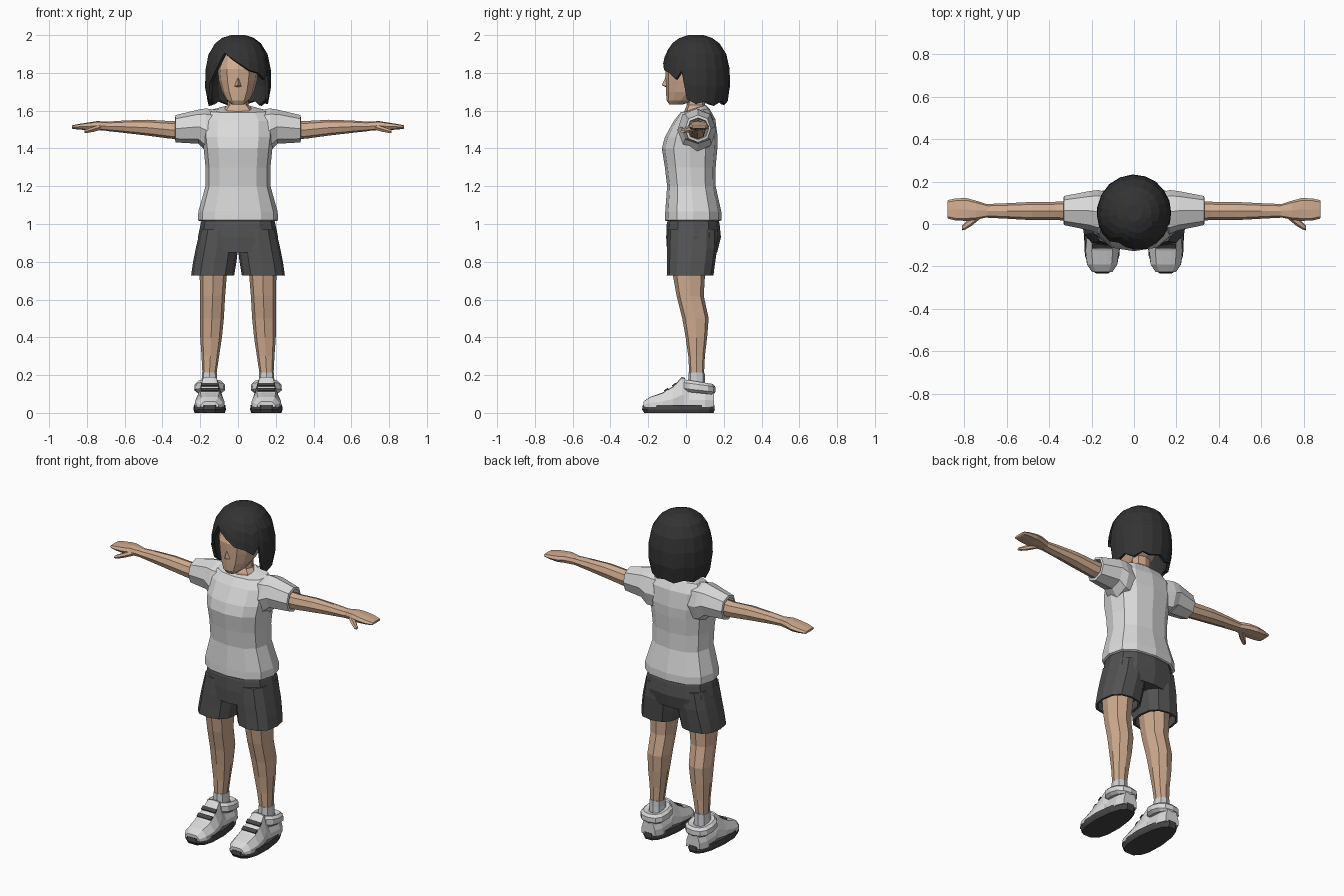
import bpy, bmesh, math
from mathutils import Vector


def mat(name, r, g, b):
    m = bpy.data.materials.new(name)
    m.diffuse_color = (r, g, b, 1)
    return m


SKIN = mat("skin", 0.63, 0.41, 0.28)
HAIR = mat("hair_charcoal", 0.033, 0.033, 0.034)
SHIRT = mat("shirt_light_grey", 0.70, 0.70, 0.70)
SHORTS = mat("shorts_dark_grey", 0.085, 0.085, 0.087)
SHOE = mat("shoe_white", 0.70, 0.70, 0.70)
SOLE = mat("sole_black", 0.06, 0.06, 0.06)
SOCK = mat("sock_grey", 0.62, 0.64, 0.67)


def finish(name, bm, material):
    bmesh.ops.recalc_face_normals(bm, faces=bm.faces)
    me = bpy.data.meshes.new(name)
    bm.to_mesh(me)
    bm.free()
    me.materials.append(material)
    ob = bpy.data.objects.new(name, me)
    bpy.context.collection.objects.link(ob)
    return ob


def loft(name, rings, material):
    """Skin a list of equal-length point rings and cap both ends."""
    bm = bmesh.new()
    vs = [[bm.verts.new(p) for p in r] for r in rings]
    n = len(vs[0])
    for a, b in zip(vs, vs[1:]):
        for i in range(n):
            j = (i + 1) % n
            bm.faces.new((a[i], a[j], b[j], b[i]))
    bm.faces.new(vs[0])
    bm.faces.new(vs[-1])
    return finish(name, bm, material)


def oval(n, p, phase=0.0):
    """Unit superellipse points."""
    out = []
    for i in range(n):
        t = 2 * math.pi * (i + phase) / n
        c, s = math.cos(t), math.sin(t)
        out.append((math.copysign(abs(c) ** (2 / p), c), math.copysign(abs(s) ** (2 / p), s)))
    return out


def zring(z, x0, x1, y0, y1, n=12, p=2.5, tilt=0.0, phase=0.0):
    """Horizontal ring; tilt raises the back and lowers the front."""
    return [Vector(((x0 + x1) / 2 + (x1 - x0) / 2 * u, (y0 + y1) / 2 + (y1 - y0) / 2 * v, z + tilt * v))
            for u, v in oval(n, p, phase)]


def xring(x, y0, y1, z0, z1, n=8, p=2.2):
    return [Vector((x, (y0 + y1) / 2 + (y1 - y0) / 2 * u, (z0 + z1) / 2 + (z1 - z0) / 2 * v))
            for u, v in oval(n, p)]


def flip(rings, s):
    return [[Vector((s * q.x, q.y, q.z)) for q in r] for r in rings]


# Shirt body: z, half width, front y, back y, tilt
body = [(1.05, .17, -.08, .15, 0), (1.015, .20, -.105, .18, 0), (1.02, .212, -.112, .188, 0),
        (1.065, .21, -.11, .187, 0), (1.20, .172, -.10, .157, 0), (1.30, .172, -.112, .157, 0),
        (1.40, .182, -.128, .166, 0), (1.46, .19, -.112, .168, 0), (1.55, .19, -.065, .155, .005),
        (1.60, .155, -.03, .125, .01), (1.612, .085, -.012, .105, .018)]
loft("shirt_body", [zring(z, -w, w, f, b, tilt=t) for z, w, f, b, t in body], SHIRT)

# Shorts hip section
hips = [(1.05, .185, -.09, .165), (1.0, .198, -.102, .178), (.93, .212, -.105, .185), (.85, .216, -.10, .165)]
loft("shorts_hips", [zring(z, -w, w, f, b) for z, w, f, b in hips], SHORTS)

# Neck and head
neck = [(1.57, .085, -.012, .11), (1.607, .078, -.006, .105), (1.63, .056, .005, .10), (1.70, .055, .01, .10)]
loft("neck", [zring(z, -w, w, f, b, n=8) for z, w, f, b in neck], SKIN)
head = [(1.632, .032, -.088, -.02), (1.655, .06, -.103, .05), (1.70, .085, -.106, .12),
        (1.76, .102, -.108, .16), (1.82, .108, -.110, .17), (1.90, .095, -.078, .15), (1.95, .06, -.03, .11)]
loft("head", [zring(z, -w, w, f, b, p=2.3) for z, w, f, b in head], SKIN)

# Nose wedge
bm = bmesh.new()
bridge, tip, left, right, base = [bm.verts.new(p) for p in (
    (0, -.105, 1.785), (0, -.128, 1.735), (-.02, -.10, 1.728), (.02, -.10, 1.728), (0, -.10, 1.722))]
for f in ((bridge, left, tip), (bridge, tip, right), (left, base, tip), (tip, base, right),
          (bridge, base, left), (bridge, right, base)):
    bm.faces.new(f)
finish("nose", bm, SKIN)

# Hair shell: locks run from the crown down to their own hem (angle from front, hem height)
hem = [(-178, 1.65), (-158, 1.63), (-138, 1.65), (-118, 1.63), (-98, 1.65), (-84, 1.625), (-70, 1.66),
       (-58, 1.75), (-42, 1.82), (-28, 1.905), (-14, 1.88), (2, 1.85), (20, 1.815), (38, 1.80),
       (54, 1.765), (65, 1.81), (74, 1.66), (90, 1.635), (108, 1.65), (126, 1.625), (144, 1.65), (162, 1.635)]
swell = [(2.0, .22), (1.985, .48), (1.955, .70), (1.90, .89), (1.82, .985), (1.74, 1.0), (1.68, .98), (1.60, .84)]


def radius(z):
    for (za, ra), (zb, rb) in zip(swell, swell[1:]):
        if z >= zb:
            return ra + (rb - ra) * (za - z) / (za - zb)
    return swell[-1][1]


bm = bmesh.new()
crown = bm.verts.new((0, .04, 2.0))
cols = []
for ang, low in hem:
    a = math.radians(ang)
    col = []
    for t in (0.0, .04, .12, .28, .50, .75, 1.0):
        z = 2.0 - t * (2.0 - low)
        r = radius(z)
        col.append(bm.verts.new((.176 * r * math.sin(a), .052 - .182 * r * math.cos(a), z)))
    cols.append(col)
for i, a in enumerate(cols):
    b = cols[(i + 1) % len(cols)]
    bm.faces.new((crown, a[0], b[0]))
    for k in range(len(a) - 1):
        bm.faces.new((a[k], a[k + 1], b[k + 1], b[k]))
hair = finish("hair", bm, HAIR)
if hair.data.polygons[0].normal.z < 0:
    hair.data.flip_normals()
thick = hair.modifiers.new("thickness", 'SOLIDIFY')
thick.thickness = .018
thick.offset = -1

# Limbs, built on the right and repeated on the left
for s, side in ((1, "right"), (-1, "left")):
    def part(name, rings, material):
        return loft(side + "_" + name, flip(rings, s), material)

    # Sleeve with a recessed cuff
    part("sleeve", [xring(.10, -.03, .145, 1.38, 1.60), xring(.17, -.045, .16, 1.385, 1.612),
                    xring(.21, -.03, .155, 1.425, 1.605), xring(.33, -.005, .132, 1.432, 1.577),
                    xring(.333, .008, .12, 1.447, 1.562), xring(.29, .012, .115, 1.455, 1.555)], SHIRT)

    # Arm, hand and thumb: x, y range, z range
    arm = [(.26, .015, .107, 1.445, 1.55), (.36, .018, .105, 1.452, 1.545), (.48, .018, .104, 1.468, 1.552),
           (.60, .025, .098, 1.482, 1.548), (.70, .03, .094, 1.493, 1.541)]
    part("arm", [xring(*r) for r in arm], SKIN)
    hand = [(.69, .032, .092, 1.494, 1.541), (.745, .02, .11, 1.497, 1.545), (.79, .015, .122, 1.496, 1.538),
            (.84, .016, .121, 1.500, 1.530), (.875, .025, .113, 1.503, 1.523), (.88, .03, .108, 1.507, 1.520)]
    part("hand", [xring(*r, p=3) for r in hand], SKIN)
    thumb = [(.725, .025, .065, 1.497, 1.53), (.765, -.008, .04, 1.486, 1.517),
             (.795, -.026, .008, 1.481, 1.506), (.812, -.03, -.008, 1.482, 1.497)]
    part("thumb", [xring(*r, n=6) for r in thumb], SKIN)

    # Shorts leg with a recessed hem
    part("shorts_leg", [zring(.97, .01, .20, -.095, .165), zring(.87, .0, .224, -.10, .165),
                        zring(.80, .008, .238, -.10, .155), zring(.728, .02, .248, -.102, .145),
                        zring(.728, .035, .235, -.088, .132), zring(.78, .035, .23, -.088, .132)], SHORTS)

    # Leg: z, x range, y range
    leg = [(.85, .05, .205, -.08, .12), (.72, .06, .203, -.068, .10), (.62, .068, .20, -.05, .094),
           (.50, .075, .202, -.02, .12), (.40, .085, .20, -.002, .112), (.30, .10, .193, .012, .10),
           (.20, .115, .188, .018, .095)]
    part("leg", [zring(*r, n=8) for r in leg], SKIN)
    part("sock", [zring(.11, .105, .195, .008, .105, n=8), zring(.18, .11, .192, .012, .10, n=8),
                  zring(.215, .111, .191, .014, .099, n=8)], SOCK)

    # Shoe sole, narrower toward the heel
    sole = [zring(z, .15 - w, .15 + w, y0, y1, n=14, p=2.8)
            for z, w, y0, y1 in ((0, .082, -.225, .15), (.018, .088, -.236, .156), (.042, .085, -.232, .154))]
    for r in sole:
        for q in r:
            q.x = .15 + (q.x - .15) * (1 - .2 * max(0, q.y + .06) / .2)
    part("shoe_sole", sole, SOLE)

    # Shoe upper, from toe to heel: y, half width, top height
    upper = [(-.226, .048, .06), (-.19, .072, .085), (-.125, .08, .107), (-.07, .074, .14), (-.022, .06, .19),
             (-.008, .056, .188), (.015, .062, .13), (.10, .064, .125), (.148, .045, .12)]
    part("shoe_upper", [[Vector((.15 + w * u, y, .03 + (h - .03) * v)) for u, v in
                         ((-1, 0), (-.98, .4), (-.62, .96), (-.3, 1), (.3, 1), (.62, .96), (.98, .4), (1, 0))]
                        for y, w, h in upper], SHOE)

    # Padded ankle collar
    part("shoe_collar", [zring(.105, .087, .213, -.01, .145, tilt=-.008), zring(.12, .068, .232, -.02, .155, tilt=-.01),
                         zring(.15, .07, .23, -.02, .155, tilt=-.012), zring(.165, .085, .215, -.01, .142, tilt=-.012),
                         zring(.16, .108, .192, .008, .11, tilt=-.012), zring(.135, .11, .19, .01, .108)], SHOE)

    # Two dark straps across the instep
    for k, (y, z) in enumerate(((-.104, .122), (-.062, .149))):
        bm = bmesh.new()
        bmesh.ops.create_cube(bm, size=1)
        bmesh.ops.scale(bm, vec=(.094, .024, .009), verts=bm.verts)
        strap = finish(f"{side}_shoe_strap_{k + 1}", bm, SOLE)
        strap.location = (s * .15, y, z)
        strap.rotation_euler.x = math.radians(34)
